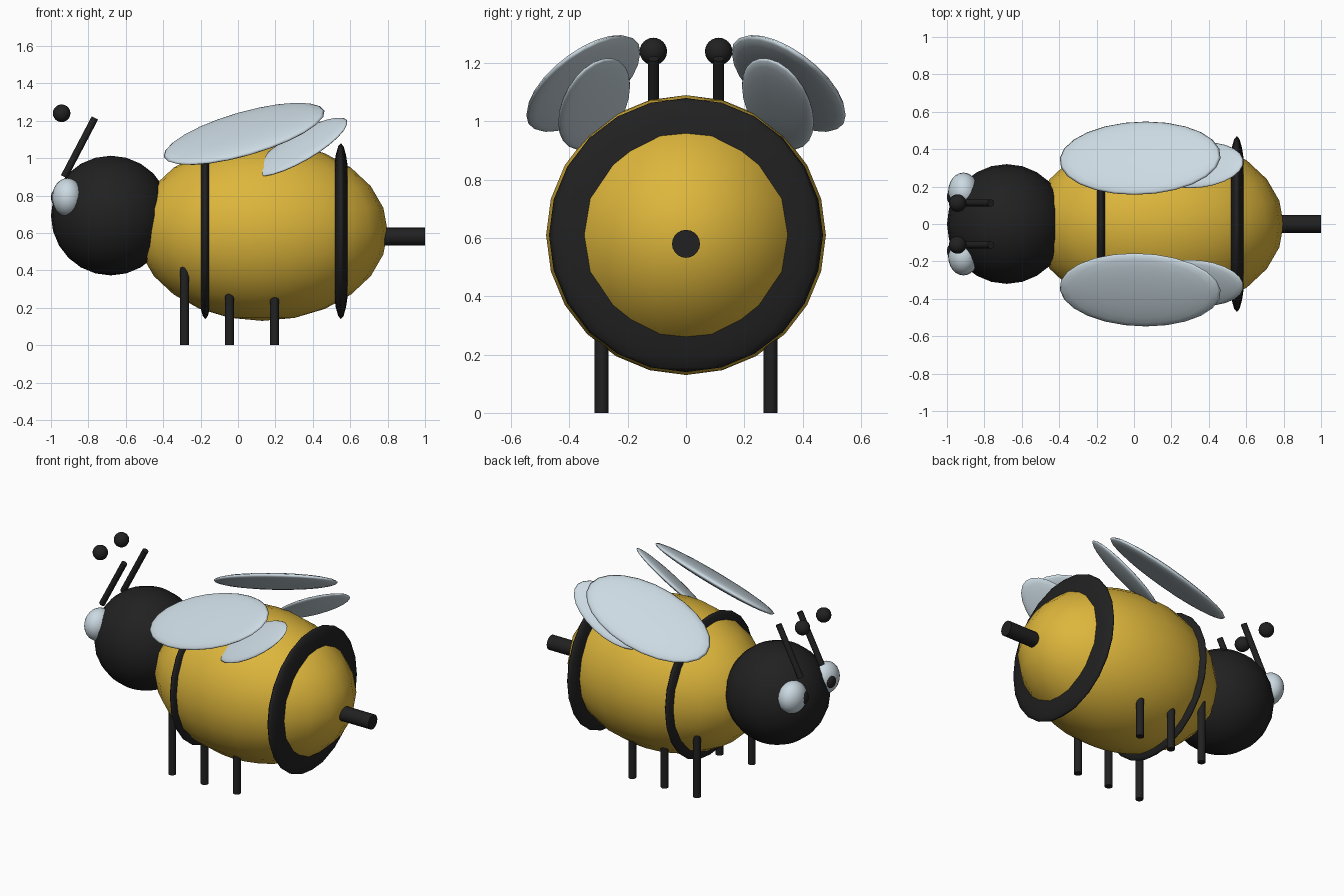
import bpy
import math
from mathutils import Vector

cube = bpy.data.objects.get("Cube")
if cube:
    bpy.data.objects.remove(cube, do_unlink=True)


def material(name, rgb):
    m = bpy.data.materials.new(name)
    m.use_nodes = True
    colour = (*rgb, 1)
    m.diffuse_color = colour
    m.node_tree.nodes["Principled BSDF"].inputs["Base Color"].default_value = colour
    return m


yellow = material("honey_yellow", (0.73, 0.47, 0.045))
black = material("soft_black", (0.015, 0.015, 0.015))
pale = material("pale_blue", (0.6, 0.7, 0.76))


def finish(name, mat, angle):
    ob = bpy.context.object
    ob.name = ob.data.name = name
    ob.data.materials.append(mat)
    bpy.ops.object.shade_smooth_by_angle(angle=math.radians(angle))
    return ob


def ellipsoid(name, centre, radii, mat, roll=0, pitch=0):
    bpy.ops.mesh.primitive_uv_sphere_add(segments=24, ring_count=12, radius=1, location=centre)
    ob = bpy.context.object
    ob.scale = radii
    ob.rotation_euler = (math.radians(roll), math.radians(pitch), 0)
    bpy.ops.object.transform_apply(location=False, rotation=False, scale=True)
    return finish(name, mat, 180)


def rod(name, start, end, radius, mat):
    start, end = Vector(start), Vector(end)
    axis = end - start
    bpy.ops.mesh.primitive_cylinder_add(vertices=20, radius=radius, depth=axis.length,
                                        location=(start + end) / 2)
    bpy.context.object.rotation_euler = axis.to_track_quat("Z", "Y").to_euler()
    return finish(name, mat, 40)


# Body, stripes, head and stinger
ellipsoid("body", (0.13, 0, 0.61), (0.67, 0.48, 0.48), yellow)
ellipsoid("front_stripe", (-0.175, 0, 0.61), (0.052, 0.47, 0.47), black)
ellipsoid("rear_stripe", (0.55, 0, 0.61), (0.055, 0.47, 0.47), black)
ellipsoid("head", (-0.68, 0, 0.693), (0.32, 0.32, 0.32), black)
rod("stinger", (0.7, 0, 0.58), (1, 0, 0.58), 0.048, black)

# Paired parts
for side, s in (("left", 1), ("right", -1)):
    ellipsoid(f"{side}_eye", (-0.912, s * 0.172, 0.79), (0.082, 0.103, 0.103), pale)
    ellipsoid(f"{side}_pupil", (-0.975, s * 0.145, 0.79), (0.025, 0.04, 0.042), black)
    rod(f"{side}_antenna", (-0.93, s * 0.112, 0.9), (-0.765, s * 0.112, 1.215), 0.019, black)
    ellipsoid(f"{side}_antenna_tip", (-0.943, s * 0.112, 1.24), (0.047, 0.047, 0.047), black)
    ellipsoid(f"{side}_large_wing", (0.033, s * 0.352, 1.13), (0.447, 0.226, 0.035),
              pale, roll=-30 * s, pitch=-16)
    ellipsoid(f"{side}_small_wing", (0.335, s * 0.315, 1.06), (0.286, 0.144, 0.025),
              pale, roll=-31 * s, pitch=-30)
    for place, x in (("front", -0.285), ("middle", -0.045), ("rear", 0.195)):
        rod(f"{side}_{place}_leg", (x, s * 0.29, 0), (x, s * 0.29, 0.45), 0.024, black)
